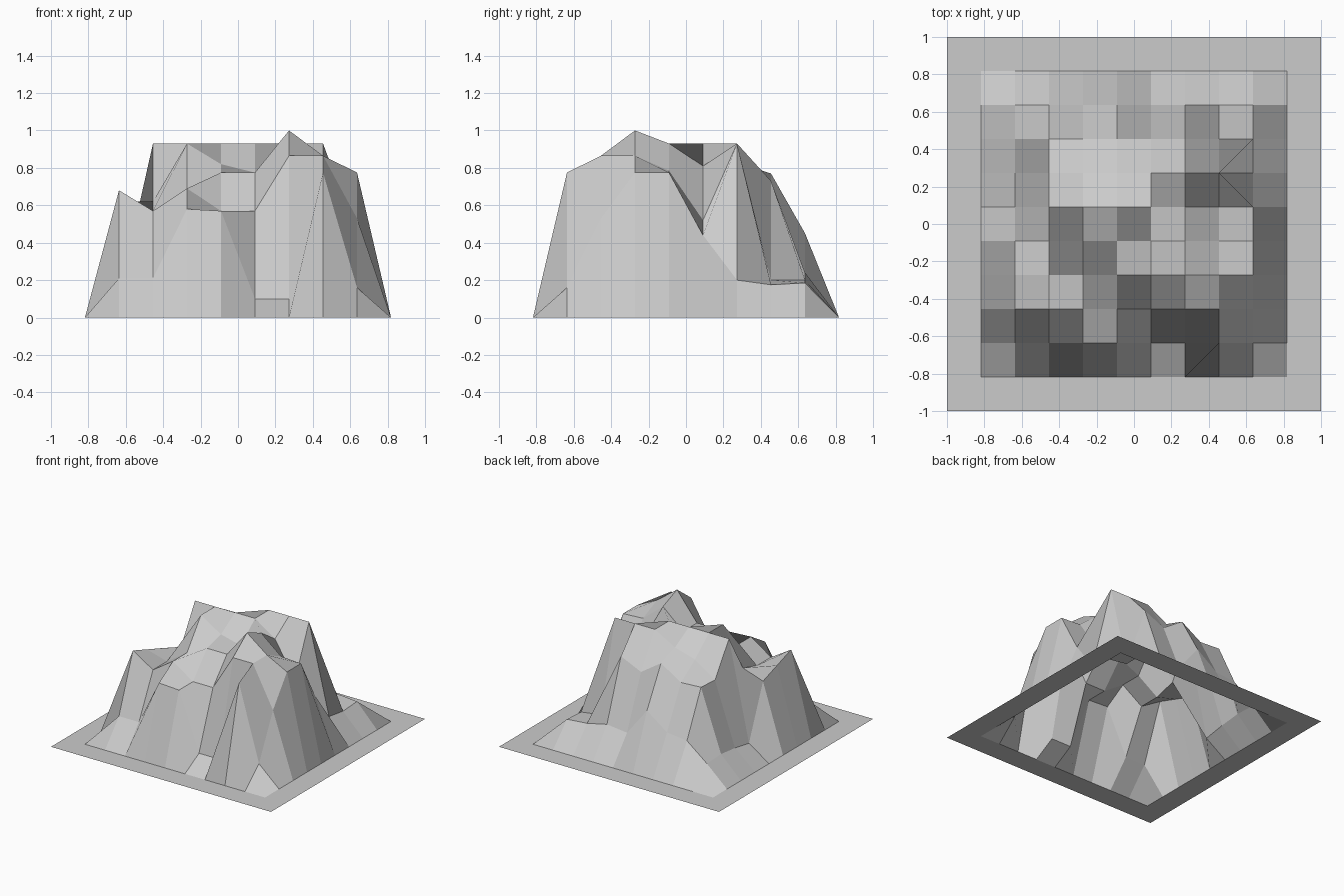
import bpy, bmesh

if "Cube" in bpy.data.objects:
    bpy.data.objects.remove(bpy.data.objects["Cube"])

CELLS = 11  # grid squares along each side

# Peak heights in percent: one row per x column (left to right), front to back
HEIGHTS = [
    (21, 68, 62, 56, 12, 15, 17, 16),
    (21, 57, 57, 62, 93, 66, 67, 30),
    (58, 69, 69, 93, 93, 78, 66, 32),
    (57, 57, 77.5, 82, 93, 83, 77, 45),
    (10, 57, 77.5, 77.5, 93, 93, 65, 22),
    (10, 86.5, 100, 93, 81, 93, 73, 24),
    (77.5, 86.5, 86.5, 78.5, 52, 93, 20, 20),
    (16, 53, 77.5, 77.5, 44, 20, 17.5, 18.5),
]


def height(co):
    """Height at a grid point; the two outer rings stay flat."""
    i = round((co.x + 1) * CELLS / 2) - 2
    j = round((co.y + 1) * CELLS / 2) - 2
    return HEIGHTS[i][j] / 100 if 0 <= i < 8 and 0 <= j < 8 else 0.0


# Displaced open ground sheet, flat-shaded quads
bm = bmesh.new()
bmesh.ops.create_grid(bm, x_segments=CELLS, y_segments=CELLS, size=1)
for v in bm.verts:
    v.co.z = height(v.co)
bm.normal_update()

mesh = bpy.data.meshes.new("mountain_terrain")
bm.to_mesh(mesh)
bm.free()
terrain = bpy.data.objects.new("mountain_terrain", mesh)
bpy.context.collection.objects.link(terrain)
